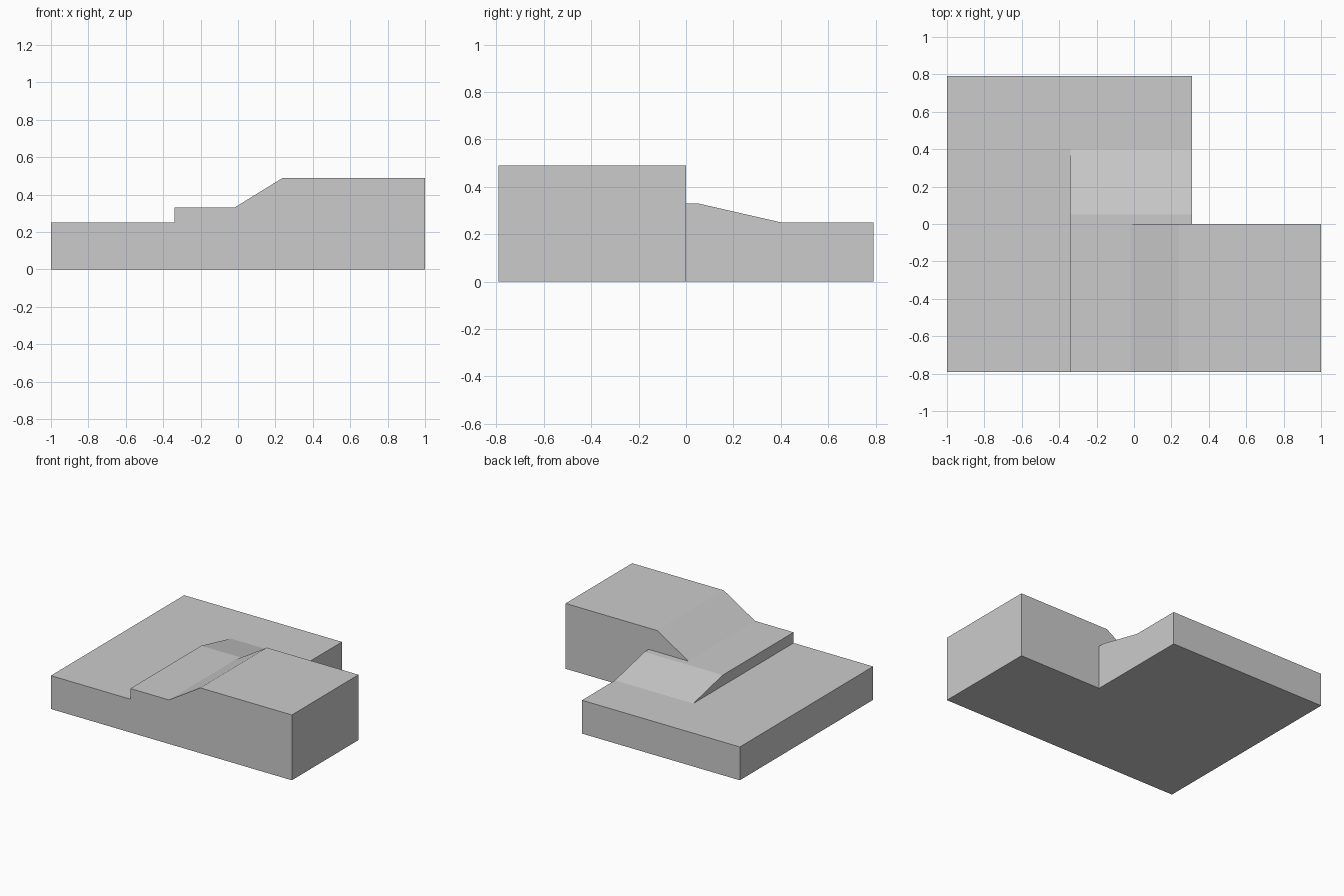
import bpy
import bmesh
from mathutils import Vector

if "Cube" in bpy.data.objects:
    bpy.data.objects.remove(bpy.data.objects["Cube"])


def prism(name, points, offset):
    """Closed solid made by sweeping a flat outline along an offset."""
    bm = bmesh.new()
    face = bm.faces.new([bm.verts.new(p) for p in points])
    swept = bmesh.ops.extrude_face_region(bm, geom=[face], use_keep_orig=True)["geom"]
    verts = [v for v in swept if isinstance(v, bmesh.types.BMVert)]
    bmesh.ops.translate(bm, verts=verts, vec=Vector(offset))
    bmesh.ops.recalc_face_normals(bm, faces=bm.faces)
    mesh = bpy.data.meshes.new(name)
    bm.to_mesh(mesh)
    bm.free()
    obj = bpy.data.objects.new(name, mesh)
    bpy.context.collection.objects.link(obj)
    return obj


# Front half: low floor, small step, slope up to the high platform
front = [(-1, 0), (1, 0), (1, 0.49), (0.24, 0.49), (-0.02, 0.33),
         (-0.34, 0.33), (-0.34, 0.25), (-1, 0.25)]
terrain = prism("terrain_block", [(x, -0.79, z) for x, z in front], (0, 0.79, 0))

# Back half: low slab, leaving the back right corner open
slab = [(-1, -0.1), (0.31, -0.1), (0.31, 0.79), (-1, 0.79)]
back_slab = prism("back_slab", [(x, y, 0) for x, y in slab], (0, 0, 0.25))

# Ramp down from the step to the back slab
ramp_side = [(-0.1, 0.1), (0.4, 0.1), (0.4, 0.25), (0.05, 0.33), (-0.1, 0.33)]
ramp = prism("back_ramp", [(-0.34, y, z) for y, z in ramp_side], (0.65, 0, 0))

# Fuse everything into one solid
bpy.context.view_layer.objects.active = terrain
for part in (back_slab, ramp):
    mod = terrain.modifiers.new("fuse", 'BOOLEAN')
    mod.operation = 'UNION'
    mod.solver = 'EXACT'
    mod.object = part
    bpy.ops.object.modifier_apply(modifier=mod.name)
    bpy.data.objects.remove(part)
